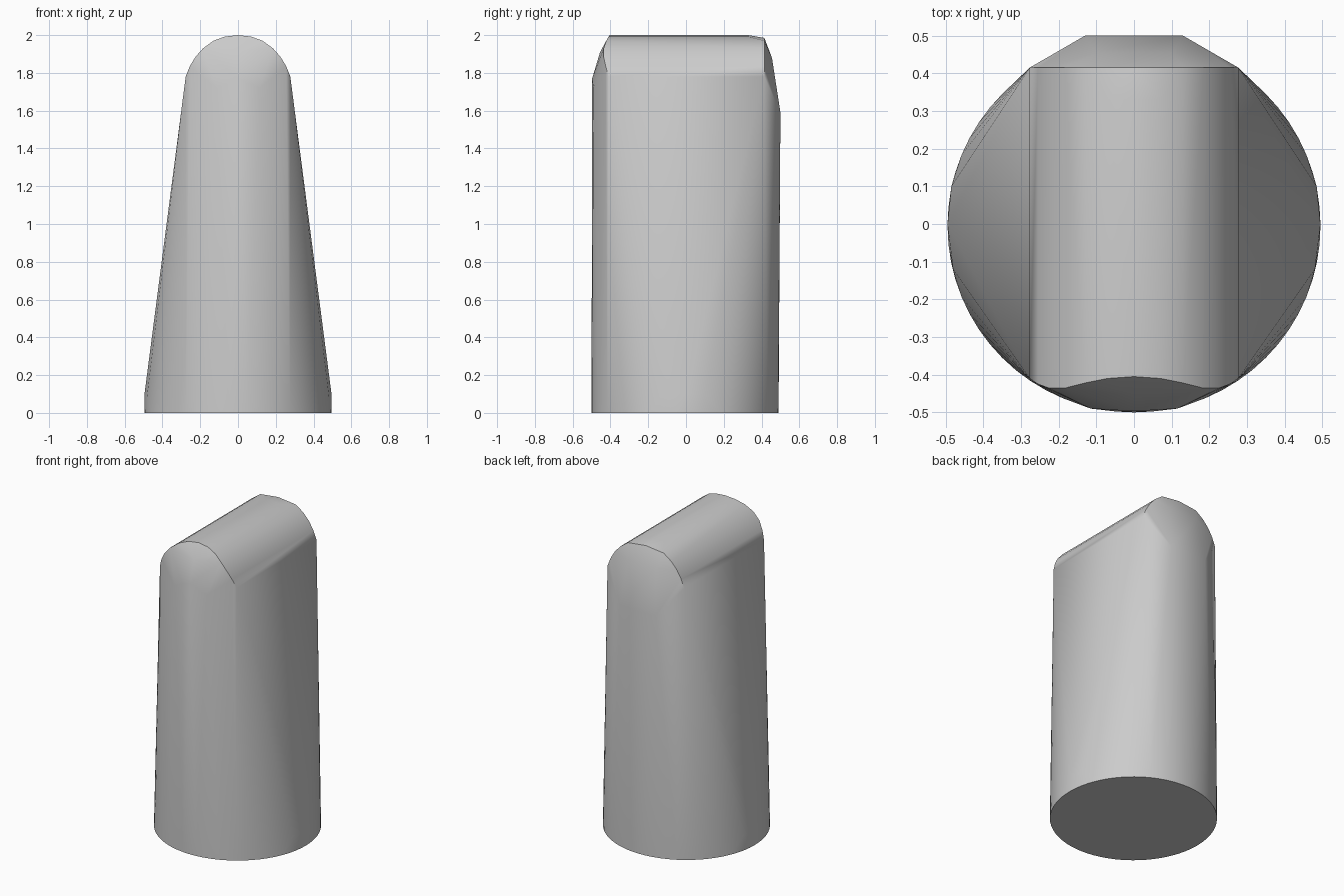
import bpy, bmesh, math

cube = bpy.data.objects.get("Cube")
if cube:
    bpy.data.objects.remove(cube, do_unlink=True)

mat = bpy.data.materials.new("plain grey")
mat.use_nodes = True
grey = (0.6, 0.6, 0.6, 1)
mat.diffuse_color = grey
mat.node_tree.nodes["Principled BSDF"].inputs["Base Color"].default_value = grey

RADIUS, SEGMENTS = 0.495, 64
bm = bmesh.new()


def mirrored(x, y, z):
    for s in ((1, -1) if x else (1,)):
        bm.verts.new((s * x, y, z))


# Round foot
for i in range(SEGMENTS):
    a = math.tau * i / SEGMENTS
    bm.verts.new((RADIUS * math.cos(a), RADIUS * math.sin(a) - 0.005, 0))

# Short upright band where the flat flanks begin
for y in (-0.12, 0, 0.1):
    mirrored(math.sqrt(RADIUS ** 2 - y ** 2), y, 0.1)

# Arched ridge: x, z, front y, back y
ridge = [(0, 2.0, -0.405, 0.33), (0, 1.985, -0.405, 0.415),
         (0.07, 1.992, -0.41, 0.33), (0.13, 1.97, -0.422, 0.415),
         (0.185, 1.93, -0.436, 0.415), (0.225, 1.885, -0.436, 0.415),
         (0.255, 1.835, -0.425, 0.415), (0.277, 1.78, -0.41, 0.415)]
for x, z, front, back in ridge:
    mirrored(x, front, z)
    mirrored(x, back, z)

# Rounded front cap and sloping back cap
for p in [(0, -0.455, 1.91), (0, -0.497, 1.77), (0.115, -0.49, 1.72),
          (0.1, 0.455, 1.88), (0.13, 0.5, 1.59), (0.07, 0.5, 1.58)]:
    mirrored(*p)

# Skin the sections into one convex body
hull = bmesh.ops.convex_hull(bm, input=bm.verts[:])
spare = [v for v in hull["geom_interior"] + hull["geom_unused"]
         if isinstance(v, bmesh.types.BMVert) and v.is_valid]
bmesh.ops.delete(bm, geom=list(set(spare)), context="VERTS")
bmesh.ops.dissolve_limit(bm, angle_limit=math.radians(0.5),
                         verts=bm.verts[:], edges=bm.edges[:])
bmesh.ops.recalc_face_normals(bm, faces=bm.faces[:])

mesh = bpy.data.meshes.new("wedge_body")
bm.to_mesh(mesh)
bm.free()
body = bpy.data.objects.new("wedge_body", mesh)
mesh.materials.append(mat)
bpy.context.collection.objects.link(body)
bpy.ops.object.select_all(action="DESELECT")
body.select_set(True)
bpy.context.view_layer.objects.active = body
bpy.ops.object.shade_smooth_by_angle(angle=math.radians(30))
